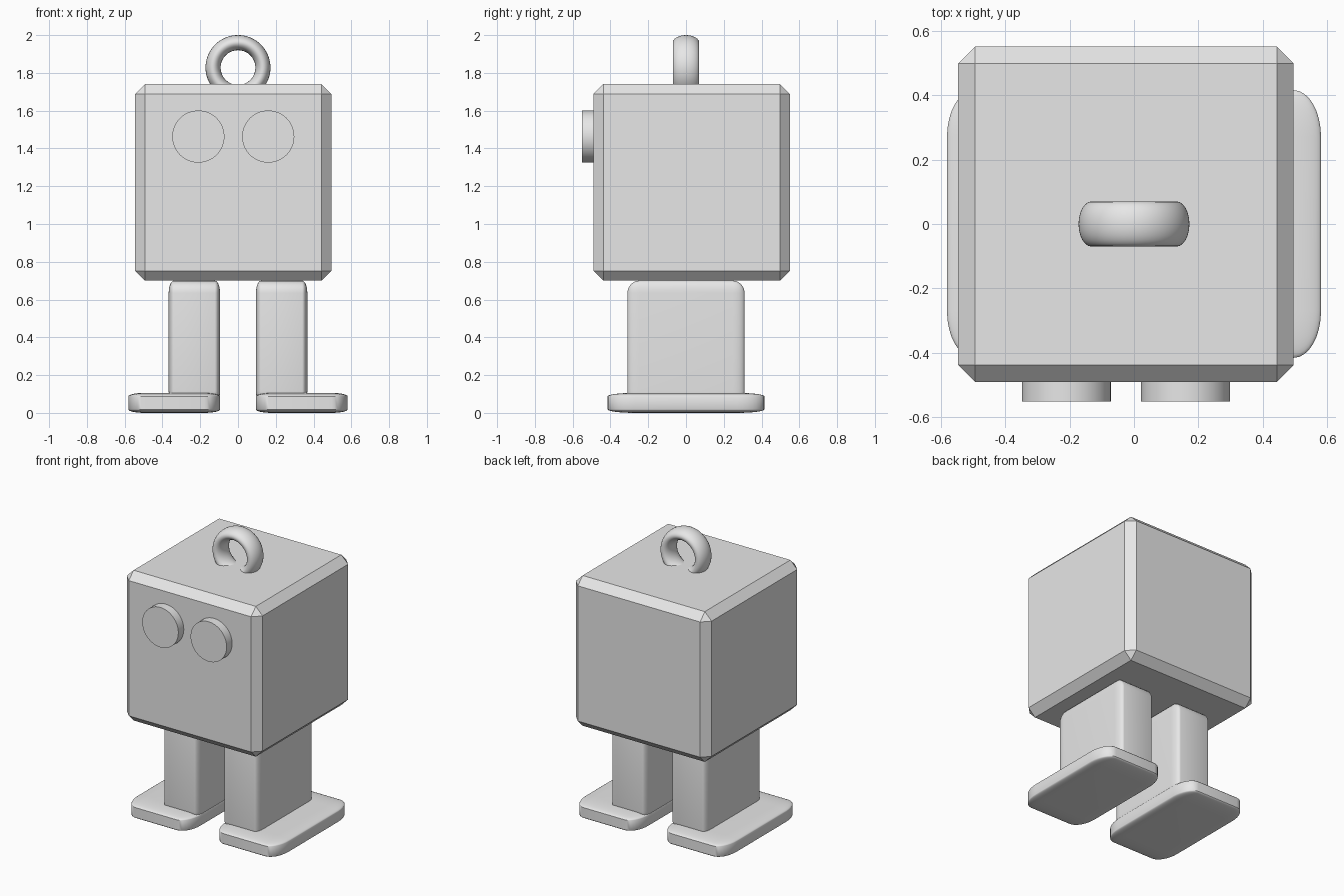
import bpy
import bmesh
from math import radians
from mathutils import Matrix, Vector

cube = bpy.data.objects.get("Cube")
if cube:
    bpy.data.objects.remove(cube, do_unlink=True)

grey = bpy.data.materials.new("plain grey")
grey.use_nodes = True
grey.diffuse_color = (0.8, 0.8, 0.8, 1)
grey.node_tree.nodes["Principled BSDF"].inputs["Base Color"].default_value = grey.diffuse_color


def finish(obj, name, smooth=True):
    obj.name = obj.data.name = name
    obj.data.materials.clear()
    obj.data.materials.append(grey)
    if smooth:
        bpy.ops.object.select_all(action="DESELECT")
        obj.select_set(True)
        bpy.context.view_layer.objects.active = obj
        bpy.ops.object.shade_smooth_by_angle(angle=radians(35))
    return obj


def bevelled_box(name, low, high, fraction, segments, smooth=True):
    """Bevel a unit cube, then stretch it, so the rounding stretches too."""
    low, high = Vector(low), Vector(high)
    bm = bmesh.new()
    bmesh.ops.create_cube(bm, size=1)
    bmesh.ops.bevel(bm, geom=bm.edges[:], offset=fraction, segments=segments,
                    profile=0.5, affect="EDGES")
    size = high - low
    bm.transform(Matrix.Translation((low + high) / 2) @ Matrix.Diagonal((*size, 1)))
    mesh = bpy.data.meshes.new(name)
    bm.to_mesh(mesh)
    bm.free()
    obj = bpy.data.objects.new(name, mesh)
    bpy.context.collection.objects.link(obj)
    return finish(obj, name, smooth)


# Chamfered head and body block
bevelled_box("body", (-0.545, -0.49, 0.70), (0.495, 0.55, 1.74), 0.05, 1, smooth=False)

# Round eyes on the front
for name, x in (("right_eye", -0.21), ("left_eye", 0.16)):
    bpy.ops.mesh.primitive_cylinder_add(vertices=64, radius=0.138, depth=0.08,
                                        location=(x, -0.51, 1.463),
                                        rotation=(radians(90), 0, 0))
    finish(bpy.context.object, name)

# Legs and wide flat feet
for side, s in (("left", 1), ("right", -1)):
    def span(a, b):
        return sorted((s * a, s * b))
    x0, x1 = span(0.095, 0.367)
    bevelled_box(side + "_leg", (x0, -0.31, 0.05), (x1, 0.31, 0.70), 0.1, 6)
    x0, x1 = span(0.095, 0.58)
    bevelled_box(side + "_foot", (x0, -0.415, 0), (x1, 0.415, 0.106), 0.175, 8)

# Hanging ring on top, widened front to back
bpy.ops.mesh.primitive_torus_add(major_radius=0.132, minor_radius=0.04,
                                 major_segments=64, minor_segments=24,
                                 location=(0, 0, 1.828), rotation=(radians(90), 0, 0))
ring = finish(bpy.context.object, "top_ring")
ring.scale.z = 1.75
